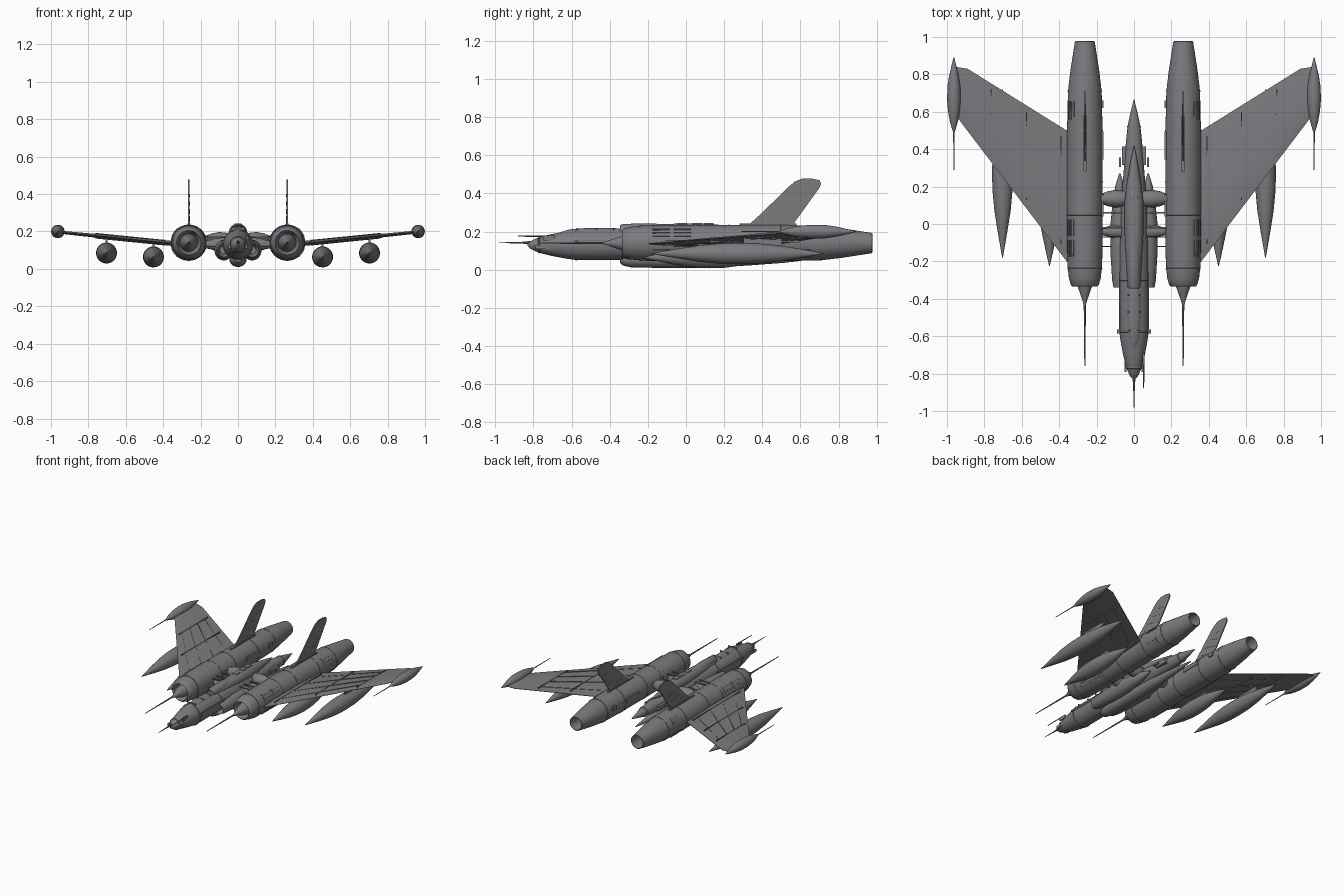
import bpy, bmesh, math
from mathutils import Vector, Matrix

cube = bpy.data.objects.get("Cube")
if cube:
    bpy.data.objects.remove(cube, do_unlink=True)

grey = bpy.data.materials.new("matte_grey")
grey.use_nodes = True
COLOUR = (0.2, 0.2, 0.215, 1)
grey.diffuse_color = COLOUR
grey.node_tree.nodes["Principled BSDF"].inputs["Base Color"].default_value = COLOUR
parts = []


def finish(name, bm):
    bmesh.ops.recalc_face_normals(bm, faces=bm.faces)
    mesh = bpy.data.meshes.new(name)
    bm.to_mesh(mesh)
    bm.free()
    mesh.materials.append(grey)
    ob = bpy.data.objects.new(name, mesh)
    bpy.context.collection.objects.link(ob)
    parts.append(ob)
    return ob


def loft(name, rings):
    """Skin a list of equal closed rings and cap both ends."""
    bm = bmesh.new()
    loops = [[bm.verts.new(p) for p in ring] for ring in rings]
    n = len(loops[0])
    for a, b in zip(loops, loops[1:]):
        for i in range(n):
            j = (i + 1) % n
            bm.faces.new((a[i], a[j], b[j], b[i]))
    bm.faces.new(loops[0])
    bm.faces.new(loops[-1])
    return finish(name, bm)


def lathe(name, profile, x=0, z=0, sx=1, sz=1, n=28):
    """Turn (y, radius) points about a lengthwise axis."""
    angles = [math.tau * i / n for i in range(n)]
    return loft(name, [[(x + r * sx * math.cos(a), y, z + r * sz * math.sin(a))
                        for a in angles] for y, r in profile])


def cross_lathe(name, profile, y, z, sz=1, n=20):
    """Turn (x, radius) points about a sideways axis."""
    angles = [math.tau * i / n for i in range(n)]
    return loft(name, [[(x, y + r * math.cos(a), z + r * sz * math.sin(a))
                        for a in angles] for x, r in profile])


def add_box(bm, size, centre, rot=Matrix()):
    m = Matrix.Translation(centre) @ rot @ Matrix.Diagonal((*size, 1))
    bmesh.ops.create_cube(bm, size=1, matrix=m)


def boxes(name, items):
    bm = bmesh.new()
    for item in items:
        add_box(bm, *item)
    return finish(name, bm)


def bar(p, q, width, height):
    d = Vector(q) - Vector(p)
    rot = d.to_track_quat('Y', 'Z').to_matrix().to_4x4()
    return ((width, d.length, height), (Vector(p) + Vector(q)) / 2, rot)


def drop(front, back, r):
    """Teardrop profile for tanks and fairings."""
    shape = [(0, .03), (.06, .2), (.15, .45), (.28, .78), (.4, .96), (.5, 1),
             (.62, .95), (.75, .74), (.88, .4), (1, .03)]
    return [(front + (back - front) * t, r * k) for t, k in shape]


POD_X, POD_Z, POD_R = .263, .14, .095

# Wing layout: leading edge, trailing edge and height at a span position
def edges(x):
    return -.2 + 1.316 * (x - .36), min(.5 + .623 * (x - .36), .84)


def height(x):
    return .137 + .1 * (x - .36)


def thick(x, c):
    k = max(0, min(1, c / .2, (1 - c) / .4 + .08))
    return (.013 - .009 * (x - .3)) * k + .001


def wing_point(s, x, c):
    lead, trail = edges(x)
    return Vector((s * x, lead + (trail - lead) * c, height(x)))


for s, side in ((1, "left"), (-1, "right")):
    px = s * POD_X
    # Engine pod with recessed intake and hollow nozzle
    lathe(side + "_engine_pod", [
        (-.27, .045), (-.325, .06), (-.335, .065), (-.325, .075), (-.29, .085),
        (-.23, .092), (-.12, POD_R), (.5, POD_R), (.71, .09), (.82, .077),
        (.93, .06), (.975, .053), (.978, .048), (.93, .047), (.82, .04)], px, POD_Z, n=40)
    lathe(side + "_intake_cone", [(-.26, .05), (-.33, .04), (-.37, .026),
                                  (-.41, .012), (-.44, .004)], px, POD_Z)
    lathe(side + "_pod_probe", [(-.42, .006), (-.55, .005), (-.76, .0025)], px, POD_Z, n=10)
    for y, r in ((-.24, .0935), (.05, .0965), (.225, .097), (.5, .097), (.71, .092)):
        lathe(side + "_pod_band", [(y - .004, r - .004), (y - .003, r), (y + .003, r),
                                   (y + .004, r - .004)], px, POD_Z, n=40)

    # Louvre panels wrapped around the pod
    slats = []
    for deg in (25, 37, 49, -25, -37, -49):
        a = math.radians(deg)
        for y, length in ((-.13, .09), (-.02, .09), (.605, .1)):
            r = POD_R - .002 if y > .5 else POD_R + .001
            slats.append(((.006, length, .012),
                          (px + s * r * math.cos(a), y, POD_Z + r * math.sin(a)),
                          Matrix.Rotation(-a * s, 4, 'Y')))
    for y, length in ((.42, .15), (.64, .04), (.1, .12)):
        slats.append(((.012, length, .03), (px - s * .094, y, POD_Z + .02)))
    boxes(side + "_pod_louvres", slats)

    # Tail fin with rounded tip
    outline = [(.29, .2), (.4, .3), (.53, .428), (.57, .462), (.61, .478), (.66, .478),
               (.7, .47), (.708, .45), (.7, .43), (.545, .215), (.54, .2)]
    loft(side + "_tail_fin", [[(px + o * s, y, z) for y, z in outline]
                              for o in (-.004, .004)])
    boxes(side + "_fin_ribs", [
        bar((px, .42 + .055 * i, .28 + .04 * i), (px, .55 + .03 * i, .25 + .045 * i), .011, .003)
        for i in range(4)])
    boxes(side + "_fin_root", [((.016, .3, .02), (px, .43, .233))])

    # Swept wing
    chords = (0, .08, .2, .4, .6, .8, 1)
    rings = []
    for x in (.28, .5, .76, .89, .955):
        top = [wing_point(s, x, c) + Vector((0, 0, thick(x, c))) for c in chords]
        low = [wing_point(s, x, c) - Vector((0, 0, thick(x, c))) for c in chords[::-1]]
        rings.append(top + low)
    loft(side + "_wing", rings)

    # Raised panel seams and fences on the wing
    seams = [bar(wing_point(s, .39, c), wing_point(s, .76, c), .004, 2 * thick(.39, c) + .003)
             for c in (.18, .4, .62, .84)]
    for x in (.39, .575, .765):
        seams.append(bar(wing_point(s, x, .08), wing_point(s, x, .93), .005, 2 * thick(x, .4) + .006))
    boxes(side + "_wing_seams", seams)

    # Wing tip pod and probe
    lathe(side + "_tip_pod", [(.49, .004), (.515, .012), (.55, .022), (.6, .031), (.66, .036),
                              (.73, .035), (.79, .026), (.85, .012), (.89, .002)], s * .963, .2)
    lathe(side + "_tip_probe", [(.5, .004), (.29, .002)], s * .963, .2, n=8)

    # Drop tanks on pylons
    for tag, x, z, front, back, r in (("outer", .703, .085, -.18, .72, .056),
                                      ("inner", .452, .064, -.225, .47, .056)):
        lathe(f"{side}_{tag}_tank", drop(front, back, r), s * x, z)
        mid = (edges(x)[0] + edges(x)[1]) / 2 - .08
        top = height(x)
        boxes(f"{side}_{tag}_pylon", [((.012, .2, top - z), (s * x, mid, (top + z) / 2))])

    # Fuselage side intakes
    lathe(side + "_side_nacelle", [(-.29, .02), (-.33, .03), (-.34, .034), (-.3, .041), (-.15, .05),
                                   (0, .05), (.1, .04), (.2, .025), (.27, .004)], s * .076, .1, sz=1.1)
    # Cross pieces joining the pods to the fuselage
    cross_lathe(side + "_rear_strut", [(s * .02, .03), (s * .05, .042), (s * .1, .047),
                                       (s * .14, .04), (s * .165, .03), (s * .19, .024)], .135, .15)
    cross_lathe(side + "_front_strut", [(s * .04, .035), (s * .08, .038), (s * .12, .034),
                                        (s * .15, .024), (s * .19, .018)], -.04, .13)
    boxes(side + "_tie_rods", [bar((s * .06, y, z), (s * .2, y, z), .006, .006)
                               for y, z in ((-.12, .12), (-.02, .17), (-.07, .17), (.06, .16))])
    # Nose vanes and cheek strips
    boxes(side + "_nose_vane", [((.02, .02, .006), (s * .08, -.575, .15)),
                                ((.006, .3, .012), (s * .078, -.42, .15)),
                                ((.012, .1, .02), (s * .045, -.74, .12))])
    # Tail bracket fins
    boxes(side + "_tail_bracket", [((.03, .1, .035), (s * .05, .365, .13)),
                                   ((.012, .05, .012), (s * .075, .33, .13))])

# Central fuselage
lathe("fuselage", [(-.83, .006), (-.815, .02), (-.79, .032), (-.77, .041), (-.7, .058),
                   (-.62, .073), (-.57, .079), (-.4, .079), (-.1, .078), (.1, .07),
                   (.3, .054), (.42, .045), (.52, .035), (.59, .02), (.665, .002)], 0, .13, n=36)
for y, r in ((-.77, .044), (-.575, .082), (-.3, .082), (.52, .038)):
    lathe("fuselage_band", [(y - .005, r - .006), (y - .003, r), (y + .003, r),
                            (y + .005, r - .006)], 0, .13, n=36)
lathe("nose_spike", [(-.81, .01), (-.86, .005), (-.98, .0015)], 0, .142, n=10)
lathe("pitot_tube", [(-.88, .0025), (-.72, .004)], .052, .176, n=8)
boxes("pitot_mount", [((.01, .06, .025), (.05, -.72, .167))])

# Canopy and dorsal spine
lathe("canopy", [(-.7, .004), (-.66, .022), (-.61, .037), (-.52, .044), (-.4, .045),
                 (-.33, .04)], 0, .175)
boxes("canopy_frames", [((.07, .006, .012), (0, y, .214)) for y in (-.57, -.47, -.38)])
lathe("dorsal_scoop", [(-.33, .015), (-.345, .026), (-.33, .032), (-.2, .036), (-.1, .03)], 0, .208)
lathe("dorsal_spine", [(-.34, .035), (-.2, .042), (-.05, .05), (.12, .05), (.22, .038),
                       (.34, .018), (.42, .002)], 0, .192)
boxes("spine_hatches", [((.035, .05, .006), (0, y, .241)) for y in (-.02, .06, .12)])

# Ventral fairing
lathe("ventral_fairing", [(-.345, .015), (-.33, .03), (-.28, .041), (0, .042), (.15, .04),
                          (.35, .028), (.52, .015), (.62, .003)], 0, .052, sx=1.1)

# Smooth shading with crisp edges
bpy.ops.object.select_all(action='DESELECT')
for ob in parts:
    ob.select_set(True)
bpy.context.view_layer.objects.active = parts[0]
bpy.ops.object.shade_smooth_by_angle(angle=math.radians(35))
